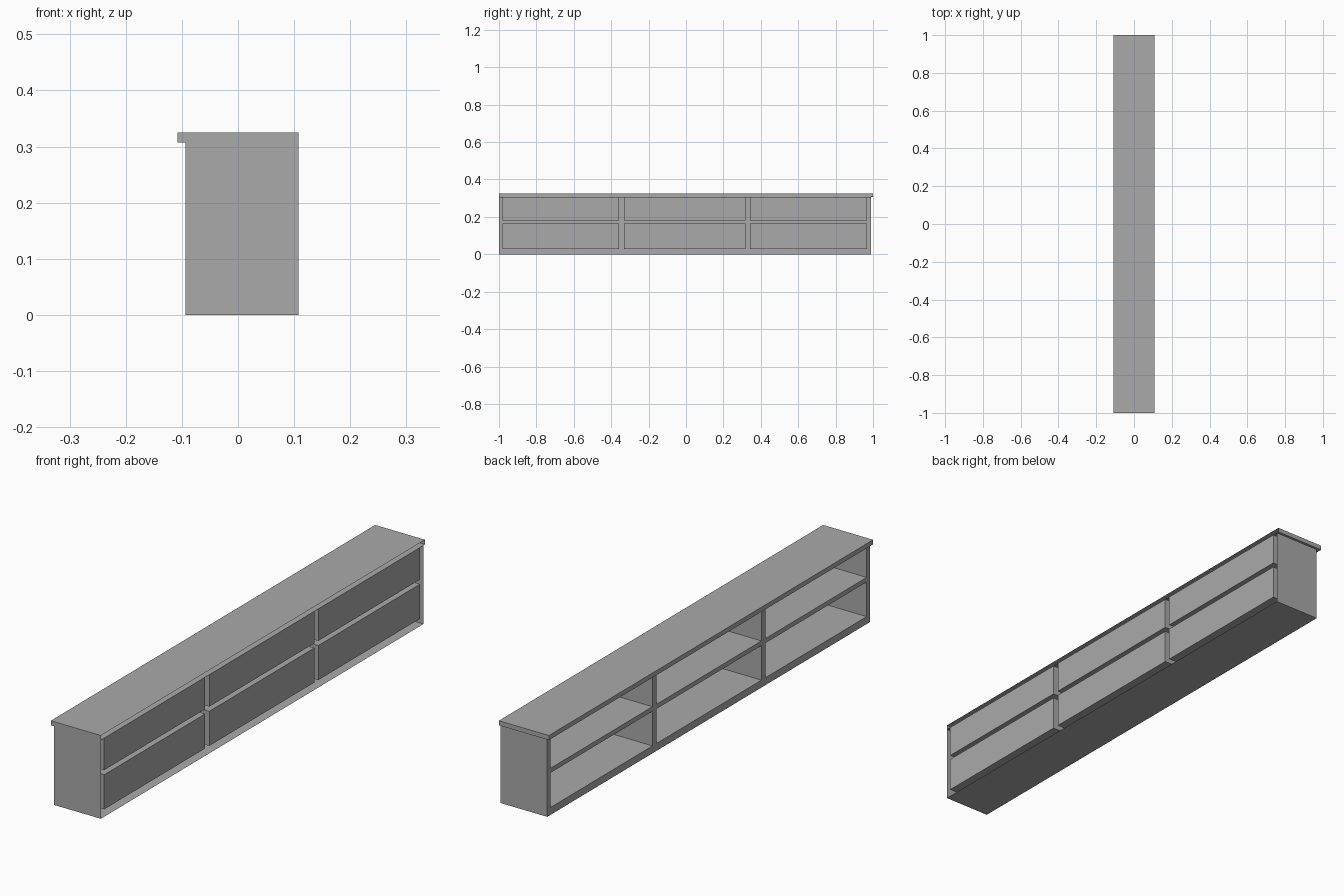
import bpy, bmesh

cube = bpy.data.objects.get("Cube")
if cube:
    bpy.data.objects.remove(cube, do_unlink=True)

# Single grey finish
grey = bpy.data.materials.new("plain_grey")
grey.use_nodes = True
colour = (0.4, 0.4, 0.4, 1)
grey.diffuse_color = colour
grey.node_tree.nodes["Principled BSDF"].inputs["Base Color"].default_value = colour

# Board edges along the length and height; odd cells are compartments
YS = [-1, -0.98, -0.357, -0.331, 0.317, 0.341, 0.969, 0.99]
ZS = [0, 0.029, 0.164, 0.182, 0.307]
OPEN_X, FACE_X, LID_X, TOP = -0.094, 0.108, -0.108, 0.325


def make(name, quads):
    bm = bmesh.new()
    for quad in quads:
        bm.faces.new([bm.verts.new(p) for p in quad])
    bmesh.ops.remove_doubles(bm, verts=bm.verts, dist=0.0001)
    mesh = bpy.data.meshes.new(name)
    bm.to_mesh(mesh)
    bm.free()
    mesh.materials.append(grey)
    bpy.context.collection.objects.link(bpy.data.objects.new(name, mesh))


def across(x, y0, y1, z0, z1, sign):
    """Quad facing along x."""
    quad = [(x, y0, z0), (x, y1, z0), (x, y1, z1), (x, y0, z1)]
    return quad if sign > 0 else quad[::-1]


def upright(x0, x1, y, z0, z1, sign):
    """Quad facing along y."""
    quad = [(x0, y, z0), (x0, y, z1), (x1, y, z1), (x1, y, z0)]
    return quad if sign > 0 else quad[::-1]


def level(x0, x1, y0, y1, z, sign):
    """Quad facing along z."""
    quad = [(x0, y0, z), (x1, y0, z), (x1, y1, z), (x0, y1, z)]
    return quad if sign > 0 else quad[::-1]


# Hollow carcass, its boards open along the panel side
boards = []
for i, (y0, y1) in enumerate(zip(YS, YS[1:])):
    for j, (z0, z1) in enumerate(zip(ZS, ZS[1:])):
        if i % 2 and j % 2:
            panel = across(FACE_X, y0, y1, z0, z1, 1)
            make(f"panel_{i // 2 + 1}_{j // 2 + 1}", [panel])
            boards.append(upright(OPEN_X, FACE_X, y0, z0, z1, 1))
            boards.append(upright(OPEN_X, FACE_X, y1, z0, z1, -1))
            boards.append(level(OPEN_X, FACE_X, y0, y1, z0, 1))
            if z1 < ZS[-1]:
                boards.append(level(OPEN_X, FACE_X, y0, y1, z1, -1))
        else:
            boards.append(across(OPEN_X, y0, y1, z0, z1, -1))

# Outer skin: two ends and the underside
for z0, z1 in zip(ZS, ZS[1:]):
    boards.append(upright(OPEN_X, FACE_X, YS[0], z0, z1, -1))
    boards.append(upright(OPEN_X, FACE_X, YS[-1], z0, z1, 1))
for y0, y1 in zip(YS, YS[1:]):
    boards.append(level(OPEN_X, FACE_X, y0, y1, 0, -1))
make("carcass", boards)

# Hollow worktop, overhanging one long side and one end
under = ZS[-1]
make("worktop", [
    level(LID_X, FACE_X, -1, 1, TOP, 1),
    level(LID_X, FACE_X, -1, 1, under, -1),
    upright(LID_X, FACE_X, -1, under, TOP, -1),
    upright(LID_X, FACE_X, 1, under, TOP, 1),
    across(LID_X, -1, 1, under, TOP, -1),
])
